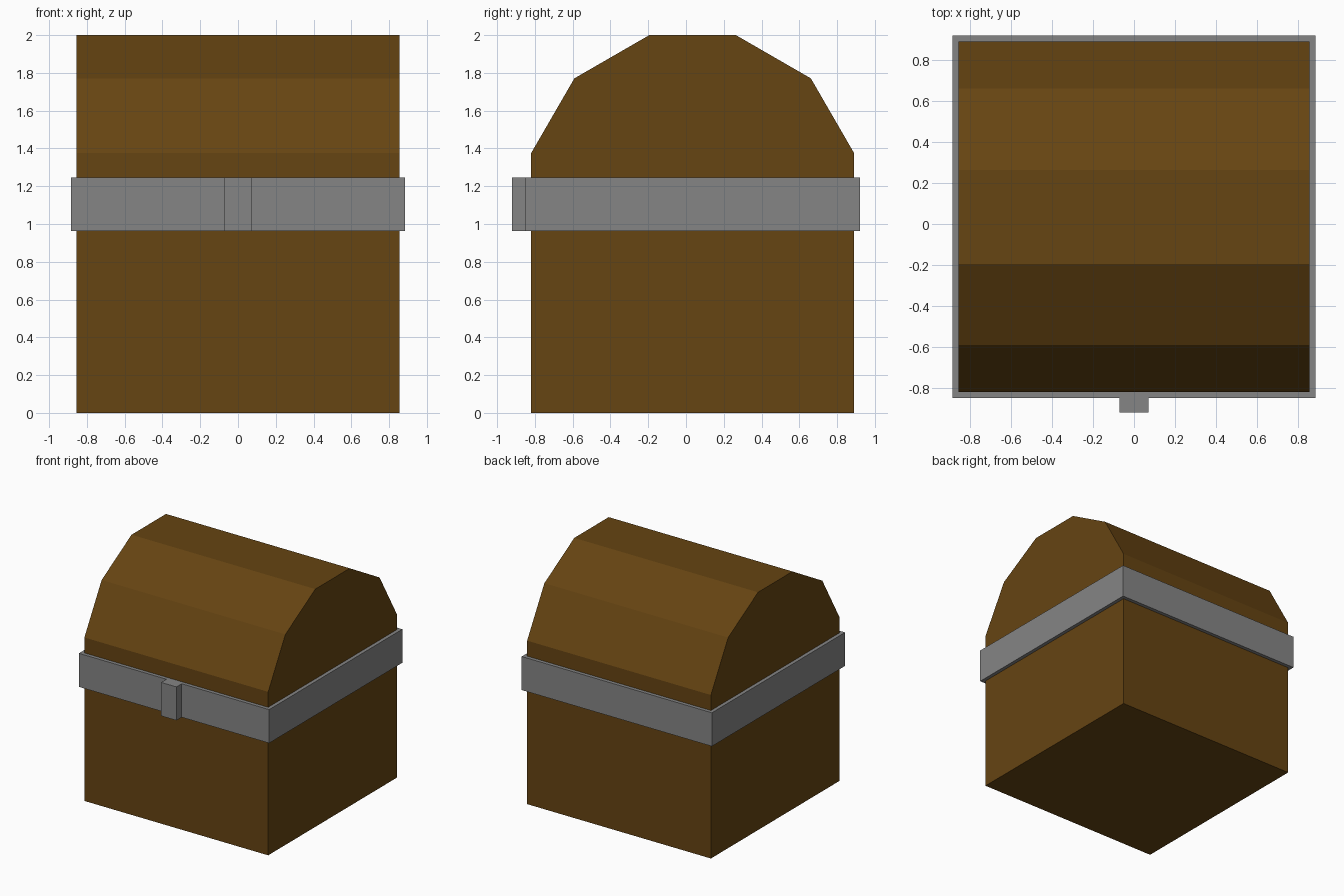
import bpy

if "Cube" in bpy.data.objects:
    bpy.data.objects.remove(bpy.data.objects["Cube"])


def material(name, color):
    m = bpy.data.materials.new(name)
    m.diffuse_color = (*color, 1.0)
    m.use_nodes = True
    m.node_tree.nodes["Principled BSDF"].inputs["Base Color"].default_value = m.diffuse_color
    return m


wood = material("brown_wood", (0.133, 0.058, 0.006))
metal = material("grey_metal", (0.235, 0.235, 0.235))


def extrude_x(name, profile, half_width, mat):
    """Extrude a (y, z) outline, counter-clockwise seen from +x, along x."""
    n = len(profile)
    verts = [(x, y, z) for x in (-half_width, half_width) for y, z in profile]
    faces = [tuple(reversed(range(n))), tuple(range(n, 2 * n))]
    faces += [(i, (i + 1) % n, (i + 1) % n + n, i + n) for i in range(n)]
    mesh = bpy.data.meshes.new(name)
    mesh.from_pydata(verts, [], faces)
    mesh.materials.append(mat)
    obj = bpy.data.objects.new(name, mesh)
    bpy.context.collection.objects.link(obj)
    return obj


def box(name, half_width, y0, y1, z0, z1, mat):
    return extrude_x(name, [(y0, z0), (y1, z0), (y1, z1), (y0, z1)], half_width, mat)


# Chest body and faceted barrel lid, meeting behind the band
MID_Y, SEAM = 0.035, 1.105
box("chest_body", 0.855, MID_Y - 0.855, MID_Y + 0.855, 0, SEAM, wood)
arc = [(0.855, SEAM), (0.855, 1.375), (0.626, 1.771), (0.229, 2.0)]
lid = [(MID_Y + y, z) for y, z in arc] + [(MID_Y - y, z) for y, z in reversed(arc)]
extrude_x("chest_lid", lid, 0.855, wood)

# Metal band around the seam and the front latch
box("metal_band", 0.885, MID_Y - 0.885, MID_Y + 0.885, 0.963, 1.245, metal)
box("front_latch", 0.071, -0.92, MID_Y - 0.88, 0.963, 1.245, metal)
